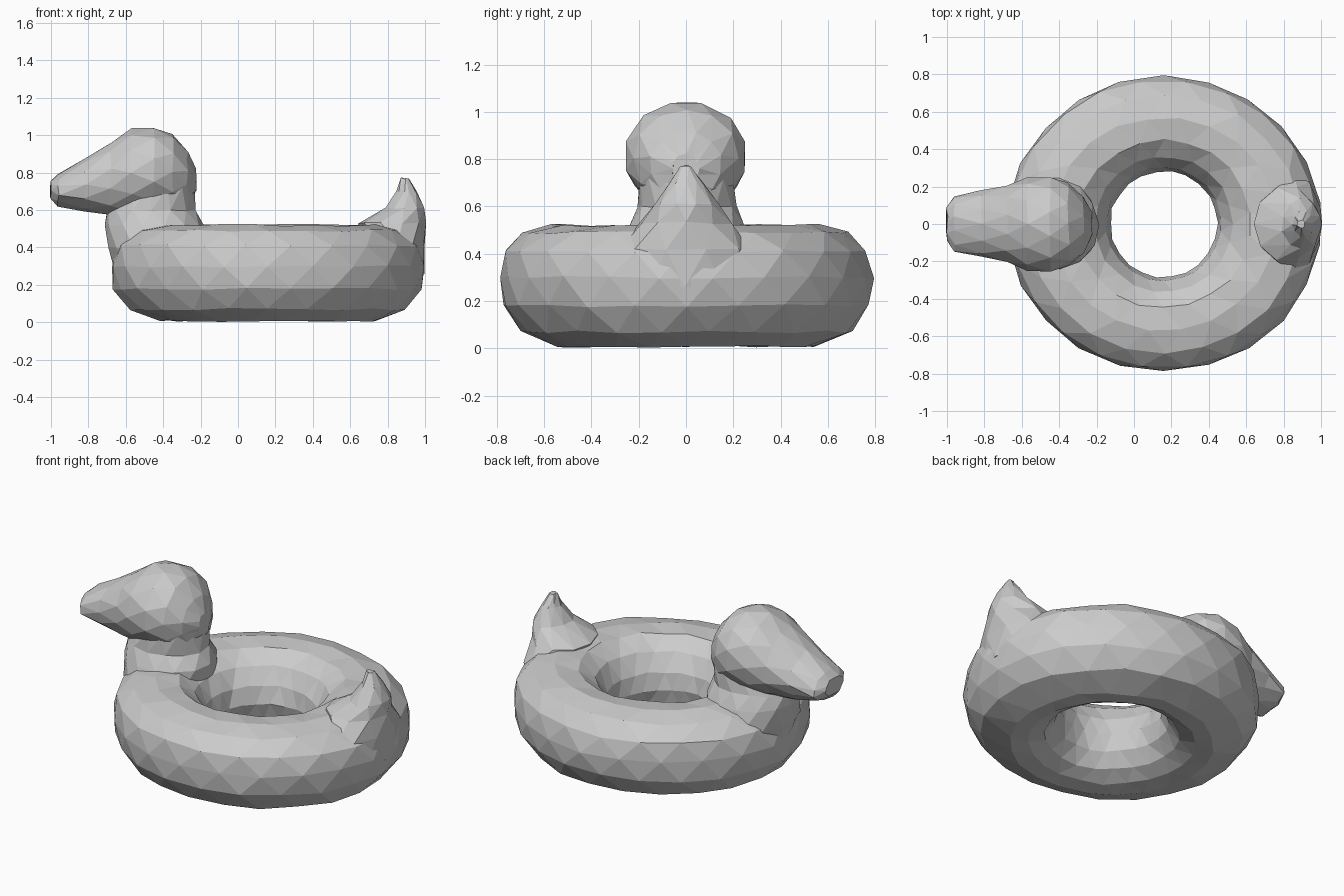
import bpy, bmesh, math, random
from mathutils import Vector

random.seed(4)
cube = bpy.data.objects.get("Cube")
if cube:
    bpy.data.objects.remove(cube, do_unlink=True)

grey = bpy.data.materials.new("plain_grey")
grey.use_nodes = True
tone = (0.6, 0.6, 0.6, 1)
grey.diffuse_color = tone
grey.node_tree.nodes["Principled BSDF"].inputs["Base Color"].default_value = tone


def loft(name, rings, sides, closed=False, jitter=0.006):
    """Join elliptical rings (centre, half axis u, half axis v) with staggered triangles."""
    bm = bmesh.new()
    loops = []
    for i, (c, u, v) in enumerate(rings):
        turn = 0.5 * (i % 2)
        loop = []
        for k in range(sides):
            a = 2 * math.pi * (k + turn) / sides
            shake = Vector([random.uniform(-jitter, jitter) for _ in range(3)])
            p = Vector(c) + Vector(u) * math.cos(a) + Vector(v) * math.sin(a) + shake
            loop.append(bm.verts.new(p))
        loops.append(loop)
    n = len(loops)
    for i in range(n if closed else n - 1):
        a, b = loops[i], loops[(i + 1) % n]
        for k in range(sides):
            m = (k + 1) % sides
            if i % 2 == 0:
                tris = ((a[k], a[m], b[k]), (a[m], b[m], b[k]))
            else:
                tris = ((a[k], b[m], b[k]), (a[k], a[m], b[m]))
            for t in tris:
                bm.faces.new(t)
    if not closed:
        bm.faces.new(loops[0][::-1])
        bm.faces.new(loops[-1])
    bmesh.ops.recalc_face_normals(bm, faces=bm.faces)
    mesh = bpy.data.meshes.new(name)
    bm.to_mesh(mesh)
    bm.free()
    mesh.materials.append(grey)
    ob = bpy.data.objects.new(name, mesh)
    bpy.context.collection.objects.link(ob)
    return ob


def level(z, x0, x1, half_y):
    """Horizontal ring between two x limits."""
    return ((x0 + x1) / 2, 0, z), ((x1 - x0) / 2, 0, 0), (0, half_y, 0)


def upright(x, z0, z1, half_y):
    """Cross-section standing across the x axis."""
    return (x, 0, (z0 + z1) / 2), (0, half_y, 0), (0, 0, (z1 - z0) / 2)


# Inflated ring: tube profile of (radius, height), slightly longer along x
profile = [(.55, .008), (.70, .07), (.775, .18), (.79, .30), (.77, .41),
           (.69, .49), (.57, .52), (.45, .51), (.36, .44), (.305, .34),
           (.285, .24), (.31, .14), (.37, .06), (.45, .015)]
tube = []
for r, z in profile:
    rx = r + 0.1 * (r - 0.28)
    tube.append(level(z, 0.16 - rx, 0.16 + rx, r))
body = loft("swim_ring", tube, 22, closed=True)

# Neck rising out of the ring
neck = loft("neck", [level(.22, -.64, -.24, .2), level(.40, -.70, -.2, .28),
                     level(.52, -.715, -.19, .25), level(.60, -.70, -.225, .21),
                     level(.72, -.62, -.23, .2)], 14)

# Head tapering into a blunt beak
head = loft("head", [upright(-1.0, .66, .76, .09), upright(-.96, .62, .79, .15),
                     upright(-.82, .59, .875, .175), upright(-.68, .57, .97, .205),
                     upright(-.57, .565, 1.035, .25), upright(-.45, .57, 1.05, .26),
                     upright(-.35, .59, 1.01, .225), upright(-.27, .63, .92, .155),
                     upright(-.225, .70, .82, .06)], 12)

# Pointed tail
tail = loft("tail", [level(.26, .75, .99, .25), level(.42, .70, 1.0, .27),
                     level(.53, .64, 1.0, .2), level(.61, .79, .995, .135),
                     level(.70, .85, .955, .07), level(.77, .875, .91, .02)], 10)

# Fuse all parts into one skin
for part in (neck, head, tail):
    mod = body.modifiers.new("join_" + part.name, "BOOLEAN")
    mod.operation = "UNION"
    mod.solver = "EXACT"
    mod.object = part
bpy.context.view_layer.update()
fused = bpy.data.meshes.new_from_object(
    body.evaluated_get(bpy.context.evaluated_depsgraph_get()))
body.modifiers.clear()
body.data = fused
body.name = "duck_swim_ring"
for part in (neck, head, tail):
    bpy.data.objects.remove(part, do_unlink=True)
